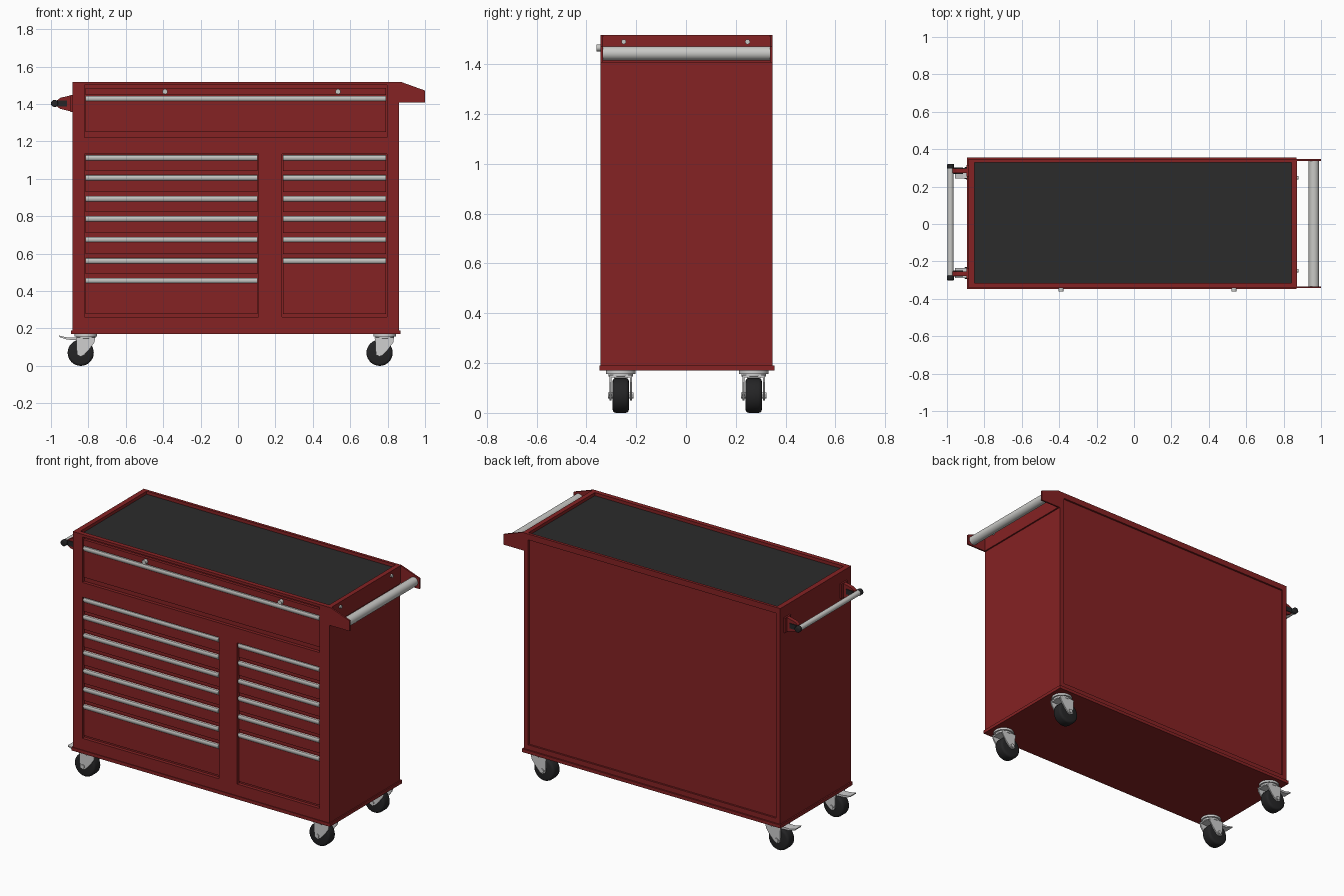
import bpy, bmesh, math
from mathutils import Matrix, Vector

if "Cube" in bpy.data.objects:
    bpy.data.objects.remove(bpy.data.objects["Cube"])


def material(name, rgb):
    m = bpy.data.materials.new(name)
    m.diffuse_color = (*rgb, 1)
    m.use_nodes = True
    m.node_tree.nodes["Principled BSDF"].inputs["Base Color"].default_value = m.diffuse_color
    return m


RED = material("red paint", (0.235, 0.016, 0.017))
SILVER = material("brushed silver", (0.58, 0.58, 0.56))
LIGHT = material("caster grey", (0.62, 0.62, 0.62))
MAT = material("dark mat", (0.024, 0.024, 0.024))
BLACK = material("black rubber", (0.018, 0.018, 0.019))


def finish(name, bm, mat, smooth=False):
    bmesh.ops.recalc_face_normals(bm, faces=bm.faces)
    me = bpy.data.meshes.new(name)
    bm.to_mesh(me)
    bm.free()
    me.materials.append(mat)
    ob = bpy.data.objects.new(name, me)
    bpy.context.collection.objects.link(ob)
    if smooth:
        bpy.ops.object.select_all(action='DESELECT')
        ob.select_set(True)
        bpy.context.view_layer.objects.active = ob
        bpy.ops.object.shade_smooth_by_angle(angle=math.radians(35))
    return ob


def boxes(name, spans, mat):
    """One object from boxes given as (x0, x1, y0, y1, z0, z1)."""
    bm = bmesh.new()
    for x0, x1, y0, y1, z0, z1 in spans:
        m = Matrix.Translation(((x0 + x1) / 2, (y0 + y1) / 2, (z0 + z1) / 2)) \
            @ Matrix.Diagonal((x1 - x0, y1 - y0, z1 - z0, 1))
        bmesh.ops.create_cube(bm, size=1, matrix=m)
    return finish(name, bm, mat)


def prism(name, pts, axis, a, b, mat, smooth=False):
    """Extrude a profile along x (points are y, z) or along y (points are x, z)."""
    bm = bmesh.new()
    place = (lambda p: (a, p[0], p[1])) if axis == 'x' else (lambda p: (p[0], a, p[1]))
    f = bm.faces.new([bm.verts.new(place(p)) for p in pts])
    ext = bmesh.ops.extrude_face_region(bm, geom=[f])
    d = Vector((b - a, 0, 0)) if axis == 'x' else Vector((0, b - a, 0))
    bmesh.ops.translate(bm, vec=d, verts=[v for v in ext['geom'] if isinstance(v, bmesh.types.BMVert)])
    return finish(name, bm, mat, smooth)


def cyl(name, axis, c, r, length, mat, seg=24, bevel=0):
    rot = {'x': Matrix.Rotation(math.pi / 2, 4, 'Y'),
           'y': Matrix.Rotation(math.pi / 2, 4, 'X'), 'z': Matrix()}[axis]
    bm = bmesh.new()
    bmesh.ops.create_cone(bm, cap_ends=True, segments=seg, radius1=r, radius2=r, depth=length)
    if bevel:
        rims = [e for e in bm.edges if abs(e.verts[0].co.z - e.verts[1].co.z) < 1e-5]
        bmesh.ops.bevel(bm, geom=rims, offset=bevel, segments=3, profile=0.5, affect='EDGES')
    bm.transform(Matrix.Translation(c) @ rot)
    return finish(name, bm, mat, True)


# Cabinet: one box with drawer openings, top tray and back panel cut in
X0, X1, Y0, Y1 = -0.885, 0.862, -0.343, 0.347
LEFT, RIGHT, WIDE = (-0.82, 0.11), (0.235, 0.797), (-0.82, 0.797)
body = boxes("cabinet_body", [(X0, X1, Y0, Y1, 0.18, 1.518)], RED)
cutter = boxes("cutter", [
    (*LEFT, -0.4, -0.322, 0.262, 1.132),
    (*RIGHT, -0.4, -0.322, 0.262, 1.132),
    (*WIDE, -0.4, -0.323, 1.222, 1.502),
    (-0.853, 0.842, -0.315, 0.33, 1.494, 1.6),
    (X0 + 0.03, X1 - 0.03, 0.336, 0.4, 0.22, 1.482)], RED)
mod = body.modifiers.new("cut", 'BOOLEAN')
mod.object, mod.operation, mod.solver = cutter, 'DIFFERENCE', 'EXACT'
bpy.context.view_layer.objects.active = body
bpy.ops.object.modifier_apply(modifier="cut")
bpy.data.objects.remove(cutter)

boxes("base_lip", [(-0.893, 0.869, -0.347, 0.356, 0.17, 0.19)], RED)
boxes("top_mat", [(-0.853, 0.842, -0.315, 0.33, 1.492, 1.499)], MAT)


# Drawers: a recessed front with a rounded silver pull along its top edge
def drawer(name, span, zc, bottom):
    x0, x1 = span[0] + 0.005, span[1] - 0.005
    boxes(name + "_front", [(x0, x1, -0.333, -0.318, bottom, zc + 0.014)], RED)
    pull = [(0.002, 0.015), (-0.006, 0.014), (-0.0095, 0.008), (-0.0095, -0.002),
            (-0.006, -0.010), (-0.003, -0.013), (0.002, -0.013)]
    prism(name + "_pull", [(-0.333 + y, zc + z) for y, z in pull], 'x', x0, x1, SILVER, True)


ROWS = [1.112, 1.005, 0.893, 0.786, 0.674, 0.561, 0.455]
for side, span, count in (("left", LEFT, 7), ("right", RIGHT, 6)):
    for i in range(count):
        bottom = 0.276 if i == count - 1 else ROWS[i + 1] + 0.036
        drawer(f"{side}_drawer_{i + 1}", span, ROWS[i], bottom)
drawer("top_drawer", WIDE, 1.428, 1.25)

# Strip above the top drawer with two round locks
boxes("lock_strip", [(-0.815, 0.792, -0.34, -0.318, 1.448, 1.486)], RED)
for x in (-0.39, 0.535):
    cyl("lock", 'y', (x, -0.348, 1.466), 0.014, 0.024, SILVER, 16)

# Right handle: mounting plate, two end brackets, thick tube, bolts
boxes("right_handle_plate", [(X1 - 0.002, 0.871, Y0, Y1, 1.408, 1.518)], RED)
for y in (Y0, Y1 - 0.01):
    prism("right_handle_bracket", [(0.862, 1.408), (1.0, 1.408), (1.0, 1.472), (0.872, 1.518),
                                   (0.862, 1.518)], 'y', y, y + 0.01, RED)
cyl("right_handle_tube", 'y', (0.962, 0.002, 1.444), 0.028, 0.672, SILVER, 32)
for y in (-0.25, 0.247):
    cyl("right_handle_bolt", 'x', (0.874, y, 1.49), 0.01, 0.012, SILVER, 12)

# Left handle: tapered brackets, dark clamps, thin tube with black caps
HX, HZ, HY = -0.981, 1.403, 0.01
for s in (-1, 1):
    y = HY + s * 0.275
    boxes("left_handle_plate", [(X0 - 0.01, X0 + 0.002, y - 0.03, y + 0.03, 1.358, 1.449)], RED)
    prism("left_handle_bracket", [(X0, 1.358), (X0, 1.449), (-0.95, 1.433), (-0.97, 1.418),
                                  (-0.97, 1.388), (-0.95, 1.374)], 'y', y - 0.012, y + 0.012, RED)
    boxes("left_handle_clamp", [(-0.965, -0.915, y - 0.017, y + 0.017, 1.388, 1.418)], BLACK)
    cyl("left_handle_cap", 'y', (HX, HY + s * 0.298, HZ), 0.019, 0.026, BLACK, 20, 0.005)
cyl("left_handle_tube", 'y', (HX, HY, HZ), 0.016, 0.58, SILVER, 24)

# Casters: swivel plate, fork, wheel; the left pair has a brake pedal
for sx, side in ((-0.813, "left"), (0.785, "right")):
    for y in (-0.262, 0.272):
        wx = sx - 0.028
        n = f"{side}_caster"
        cyl(n + "_plate", 'z', (sx, y, 0.164), 0.06, 0.014, LIGHT, 28)
        cyl(n + "_swivel", 'z', (sx, y, 0.153), 0.05, 0.014, LIGHT, 28, 0.004)
        fork = [(sx - 0.055, 0.152), (sx + 0.05, 0.152), (sx + 0.045, 0.125), (sx + 0.015, 0.085),
                (wx + 0.018, 0.058), (wx, 0.05), (wx - 0.018, 0.058), (wx - 0.022, 0.09),
                (wx - 0.022, 0.125)]
        for s in (-1, 1):
            prism(n + "_fork", fork, 'y', y + s * 0.038, y + s * 0.046, LIGHT)
        boxes(n + "_crown", [(sx - 0.045, sx + 0.045, y - 0.046, y + 0.046, 0.143, 0.152)], LIGHT)
        cyl(n + "_axle", 'y', (wx, y, 0.07), 0.012, 0.104, LIGHT, 12)
        cyl(n + "_wheel", 'y', (wx, y, 0.07), 0.07, 0.066, BLACK, 32, 0.014)
        if side == "left":
            prism(n + "_brake", [(sx - 0.04, 0.138), (sx - 0.1, 0.14), (-0.955, 0.154),
                                 (-0.957, 0.162), (sx - 0.1, 0.152), (sx - 0.04, 0.152)],
                  'y', y - 0.028, y + 0.028, LIGHT)
